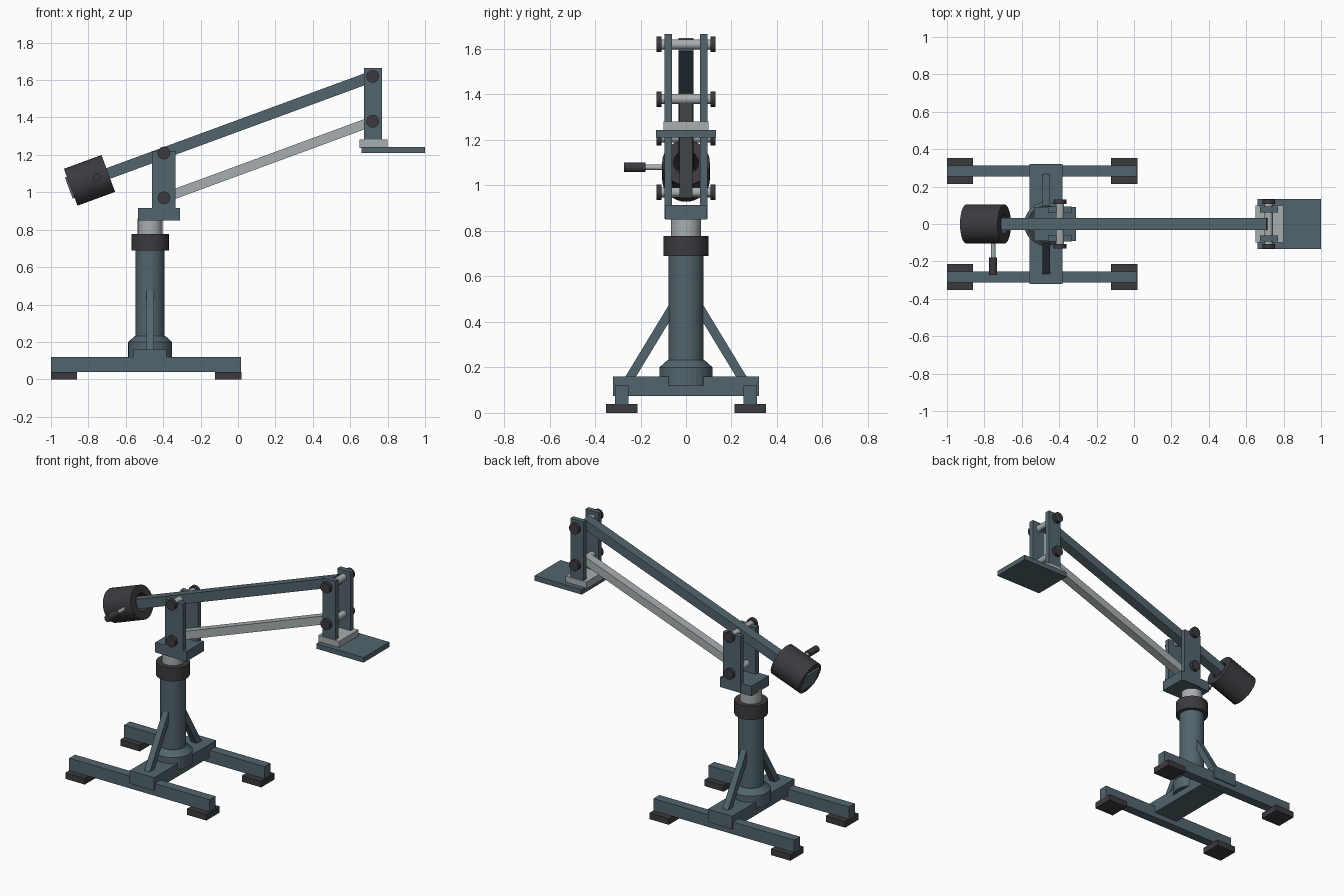
import bpy, bmesh, math
from mathutils import Vector, Matrix

cube = bpy.data.objects.get("Cube")
if cube:
    bpy.data.objects.remove(cube)


def material(name, rgb):
    m = bpy.data.materials.new(name)
    m.use_nodes = True
    m.diffuse_color = (*rgb, 1)
    m.node_tree.nodes["Principled BSDF"].inputs["Base Color"].default_value = (*rgb, 1)
    return m


TEAL = material("slate teal paint", (0.085, 0.13, 0.152))
DARK = material("dark rubber", (0.047, 0.042, 0.050))
LIGHT = material("light steel", (0.39, 0.43, 0.44))


def finish(name, bm, mat, matrix=Matrix()):
    bmesh.ops.recalc_face_normals(bm, faces=bm.faces)
    me = bpy.data.meshes.new(name)
    bm.to_mesh(me)
    bm.free()
    me.materials.append(mat)
    ob = bpy.data.objects.new(name, me)
    ob.matrix_world = matrix
    bpy.context.collection.objects.link(ob)
    return ob


def box(name, mat, xs, ys, zs, matrix=Matrix()):
    """Box given by its extents on each axis."""
    bm = bmesh.new()
    bmesh.ops.create_cube(bm, size=1)
    for v in bm.verts:
        v.co = [(a + b) / 2 + c * (b - a) for c, (a, b) in zip(v.co, (xs, ys, zs))]
    return finish(name, bm, mat, matrix)


def along(start, end):
    """Frame at start whose z axis runs towards end; its y stays near world y."""
    z = (Vector(end) - Vector(start)).normalized()
    side = Vector((0, 1, 0)) if abs(z.y) < 0.5 else Vector((1, 0, 0))
    x = side.cross(z).normalized()
    y = z.cross(x)
    return Matrix.Translation(start) @ Matrix((x, y, z)).transposed().to_4x4()


def bar(name, mat, start, end, depth, width):
    length = (Vector(end) - Vector(start)).length
    return box(name, mat, (-depth / 2, depth / 2), (-width / 2, width / 2),
               (0, length), along(start, end))


def lathe(name, mat, profile, matrix=Matrix(), sides=32):
    """Turn a (radius, height) profile around z."""
    bm = bmesh.new()
    verts = [bm.verts.new((r, 0, z)) for r, z in profile]
    edges = [bm.edges.new(p) for p in zip(verts, verts[1:])]
    bmesh.ops.spin(bm, geom=verts + edges, cent=(0, 0, 0), axis=(0, 0, 1),
                   angle=math.tau, steps=sides, use_duplicate=False)
    bmesh.ops.remove_doubles(bm, verts=bm.verts, dist=1e-5)
    return finish(name, bm, mat, matrix)


def rod(name, mat, start, end, r, sides=20):
    length = (Vector(end) - Vector(start)).length
    return lathe(name, mat, [(0, 0), (r, 0), (r, length), (0, length)],
                 along(start, end), sides)


PX = -0.47                       # post axis
SIDES = (("left", 1), ("right", -1))

# Base: rails, feet, cross beam and braces
for side, s in SIDES:
    y = s * 0.283
    box(f"{side}_rail", TEAL, (-1, 0.015), (y - 0.03, y + 0.03), (0.04, 0.12))
    for end, x in (("outer", -0.93), ("inner", -0.052)):
        box(f"{side}_{end}_foot", DARK, (x - 0.07, x + 0.07),
            (y - 0.069, y + 0.069), (0, 0.04))
    bar(f"{side}_brace", TEAL, (PX, s * 0.258, 0.135), (PX, s * 0.05, 0.478), 0.04, 0.04)
box("cross_beam", TEAL, (PX - 0.088, PX + 0.088), (-0.32, 0.32), (0.075, 0.16))

# Telescopic post
post = Matrix.Translation((PX, 0, 0))
lathe("post", TEAL, [(0, 0.12), (0.117, 0.12), (0.117, 0.2), (0.08, 0.233),
                     (0.077, 0.233), (0.077, 0.7), (0, 0.7)], post)
rod("post_collar", DARK, (PX, 0, 0.69), (PX, 0, 0.777), 0.1, 32)
rod("inner_post", LIGHT, (PX, 0, 0.77), (PX, 0, 0.86), 0.066, 32)

# Pivot bracket on the post and head bracket at the arm tip
box("pivot_block", TEAL, (-0.535, -0.31), (-0.09, 0.09), (0.85, 0.915))
for side, s in SIDES:
    ys = sorted((s * 0.062, s * 0.094))
    box(f"{side}_pivot_plate", TEAL, (-0.46, -0.333), ys, (0.852, 1.22))
    box(f"{side}_head_plate", TEAL, (0.675, 0.77), ys, (1.28, 1.665))
box("head_block", LIGHT, (0.65, 0.8), (-0.1, 0.1), (1.236, 1.282))
box("head_platform", TEAL, (0.66, 1), (-0.133, 0.133), (1.21, 1.243))

# Pivot bolts with heads
UP_A, UP_B = Vector((-0.396, 0, 1.21)), Vector((0.72, 0, 1.62))
LOW_A, LOW_B = Vector((-0.396, 0, 0.97)), Vector((0.72, 0, 1.38))
for name, p in (("upper_pivot", UP_A), ("lower_pivot", LOW_A),
                ("upper_head", UP_B), ("lower_head", LOW_B)):
    y = Vector((0, 1, 0))
    rod(f"{name}_axle", LIGHT, p - y * 0.11, p + y * 0.11, 0.022)
    for side, s in SIDES:
        rod(f"{side}_{name}_bolt", DARK, p + y * s * 0.107, p + y * s * 0.13, 0.034)

# Parallel arms
axis = (UP_B - UP_A).normalized()
weight = UP_A - axis * 0.424     # counterweight centre
bar("upper_arm", TEAL, weight - axis * 0.107, UP_B, 0.06, 0.064)
bar("lower_arm", LIGHT, LOW_A, LOW_B, 0.052, 0.056)

# Hollow counterweight with end plate and handle
h = 0.107
lathe("counterweight", DARK, [(0.055, -h), (0.105, -h), (0.105, h), (0.055, h), (0.055, -h)],
      along(weight, UP_B))
bar("counterweight_end_plate", TEAL, weight - axis * 0.118, weight - axis * 0.1, 0.12, 0.12)
rod("handle_rod", LIGHT, (-0.753, -0.07, 1.08), (-0.753, -0.19, 1.08), 0.012)
rod("handle_grip", DARK, (-0.753, -0.178, 1.08), (-0.753, -0.273, 1.08), 0.021)
